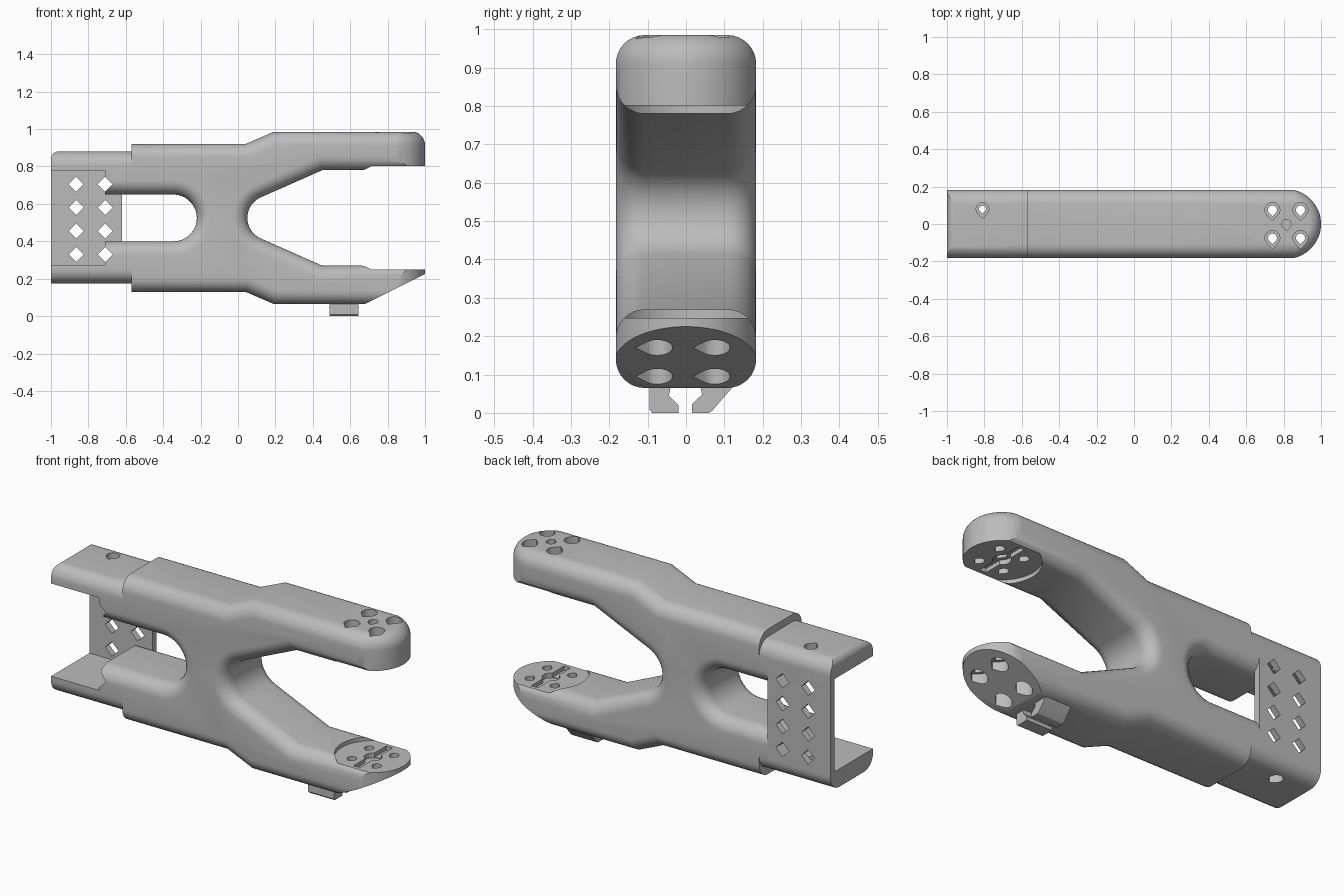
import bpy, bmesh
from math import sin, cos, radians

if "Cube" in bpy.data.objects:
    bpy.data.objects.remove(bpy.data.objects["Cube"], do_unlink=True)

MID = 0.525      # height of the mirror plane
HALF = 0.183     # half depth of the link
ROUND = 0.075    # edge rounding

grey = bpy.data.materials.new("plain_grey")
grey.use_nodes = True
grey.diffuse_color = (0.5, 0.5, 0.5, 1)
grey.node_tree.nodes["Principled BSDF"].inputs["Base Color"].default_value = (0.5, 0.5, 0.5, 1)


def arc(cx, cy, r, start, end, steps):
    angles = [radians(start + (end - start) * i / steps) for i in range(steps + 1)]
    return [(cx + r * cos(a), cy + r * sin(a)) for a in angles]


def rect(a0, a1, b0, b1):
    return [(a0, b0), (a1, b0), (a1, b1), (a0, b1)]


def teardrop(x, y, r):
    return arc(x, y, r, -45, 225, 18) + [(x, y - r * 1.414)]


def prism(name, points, axis, lo, hi, rounding=0, pick=None):
    """Extrude a 2D outline along an axis; round the edges chosen by pick."""
    place = {"x": lambda p, d: (d, p[0], p[1]),
             "y": lambda p, d: (p[0], d, p[1]),
             "z": lambda p, d: (p[0], p[1], d)}[axis]
    bm = bmesh.new()
    ends = [[bm.verts.new(place(p, d)) for p in points] for d in (lo, hi)]
    bm.faces.new(ends[0])
    bm.faces.new(ends[1])
    for i in range(len(points)):
        j = (i + 1) % len(points)
        bm.faces.new((ends[0][i], ends[0][j], ends[1][j], ends[1][i]))
    bmesh.ops.recalc_face_normals(bm, faces=bm.faces)
    if rounding:
        edges = [e for e in bm.edges if pick(e.verts[0].co, e.verts[1].co)]
        bmesh.ops.bevel(bm, geom=edges, offset=rounding, segments=8, profile=0.5,
                        affect="EDGES", clamp_overlap=False)
    mesh = bpy.data.meshes.new(name)
    bm.to_mesh(mesh)
    bm.free()
    mesh.materials.append(grey)
    obj = bpy.data.objects.new(name, mesh)
    bpy.context.collection.objects.link(obj)
    return obj


def select(obj):
    bpy.ops.object.select_all(action="DESELECT")
    obj.select_set(True)
    bpy.context.view_layer.objects.active = obj


def carve(targets, cutter, operation="DIFFERENCE"):
    cutter.hide_render = True
    for obj in targets:
        select(obj)
        mod = obj.modifiers.new("carve", "BOOLEAN")
        mod.operation = operation
        mod.solver = "EXACT"
        mod.object = cutter
        bpy.ops.object.modifier_apply(modifier=mod.name)
    bpy.data.objects.remove(cutter, do_unlink=True)


# Main body: lower half of the side outline, mirrored upward
lower = [(-0.57, 0.4)]
lower += [(-0.57, 0.13), (0.04, 0.13), (0.19, 0.065), (1.1, 0.065), (1.1, 0.27), (0.45, 0.27)]
lower += arc(0.17, MID, 0.12, 246, 180, 8)
upper = [(x, 2 * MID - z) for x, z in reversed(lower[:-1])]
window = arc(-0.345, MID, 0.125, 90, -90, 18)
body = prism("main_body", lower + upper + window, "y", -HALF, HALF, ROUND,
             lambda a, b: abs(a.y - b.y) < 0.01 and not (a.x < -0.56 and b.x < -0.56))

# Fork tips rounded in plan, with a rounded top rim
plan = [(-0.9, 0.186), (-0.9, -0.186)] + arc(0.814, 0, 0.186, -90, 90, 32)
carve([body], prism("tip_envelope", plan, "z", -0.1, 0.988, ROUND,
                    lambda a, b: a.z > 0.9 and b.z > 0.9), "INTERSECT")

# Sloped underside of the lower tip
carve([body], prism("slope_cutter", [(0.6, 0.025), (1.2, 0.325), (1.2, -0.2), (0.6, -0.2)],
                    "y", -0.4, 0.4))

# Round seats facing each other, with a cross slot and hub recess
carve([body], prism("seat_cutter", arc(0.815, 0, 0.19, 0, 352.5, 47), "z", 0.248, 0.802))
carve([body], prism("slot_cutter", rect(0.795, 0.835, -0.14, 0.14), "z", 0.225, 0.825))
carve([body], prism("hub_cutter", arc(0.815, 0, 0.045, 0, 345, 23), "z", 0.222, 0.828))
carve([body], prism("hub_hole_cutter", teardrop(0.815, 0, 0.025), "z", 0.81, 1.1))

# Four screw holes through each tip, counterbored from outside
for x in (0.74, 0.89):
    for y in (-0.075, 0.075):
        carve([body], prism("screw_cutter", teardrop(x, y, 0.024), "z", -0.1, 1.1))
        for lo, hi in ((-0.1, 0.208), (0.845, 1.1)):
            carve([body], prism("counterbore", teardrop(x, y, 0.04), "z", lo, hi))

# Socket arms behind the body, rounded along their length
socket = []
for name, lo, hi in (("upper_socket_arm", 0.65, 0.88), ("lower_socket_arm", 0.175, 0.4)):
    socket.append(prism(name, rect(-HALF, HALF, lo, hi), "x", -1, -0.57, ROUND,
                        lambda a, b: abs(a.x - b.x) > 0.1))

# Rounded outer end of the upper arm
carve(socket[:1], prism("end_envelope",
                        [(-0.5, 0.6), (-0.5, 0.95), (-0.95, 0.95), (-0.95, 0.881)]
                        + arc(-0.96, 0.84, 0.04, 90, 180, 8) + [(-1, 0.6)],
                        "y", -0.4, 0.4), "INTERSECT")

# Pocket open to the front and the outer end
carve(socket, prism("pocket_cutter", rect(-1.1, -0.71, 0.272, 0.778), "y", -0.3, 0.148))

# Back plate closing the pocket
plate = prism("back_plate", rect(-1, -0.62, 0.255, 0.8), "y", 0.148, HALF)

# Diamond openings
for x in (-0.865, -0.71):
    for z in (0.33, 0.455, 0.58, 0.705):
        diamond = arc(x, z, 0.04, 0, 270, 3)
        carve(socket + [plate], prism("diamond_cutter", diamond, "y", -0.4, 0.4))

# Countersunk screw in each socket arm
for arm, lo, hi in ((socket[0], 0.83, 1.0), (socket[1], 0.0, 0.22)):
    carve([arm], prism("socket_screw_cutter", teardrop(-0.81, 0.08, 0.018), "z", 0, 1))
    carve([arm], prism("socket_counterbore", teardrop(-0.81, 0.08, 0.034), "z", lo, hi))

# Cable clip hooks under the lower arm
hooks = {
    "cable_hook_front": [(-0.095, 0.075), (-0.095, 0.008), (-0.088, 0), (-0.02, 0),
                         (-0.02, 0.02), (-0.045, 0.045), (-0.038, 0.075)],
    "cable_hook_back": [(0.036, 0.075), (0.042, 0.048), (0.015, 0.022), (0.015, 0),
                        (0.06, 0), (0.068, 0.005), (0.128, 0.075)],
}
parts = [body, plate] + socket
for name, outline in hooks.items():
    parts.append(prism(name, outline, "x", 0.49, 0.645))

# Smooth rounding with crisp edges
for obj in parts:
    select(obj)
    bpy.ops.object.shade_smooth_by_angle(angle=radians(30))
